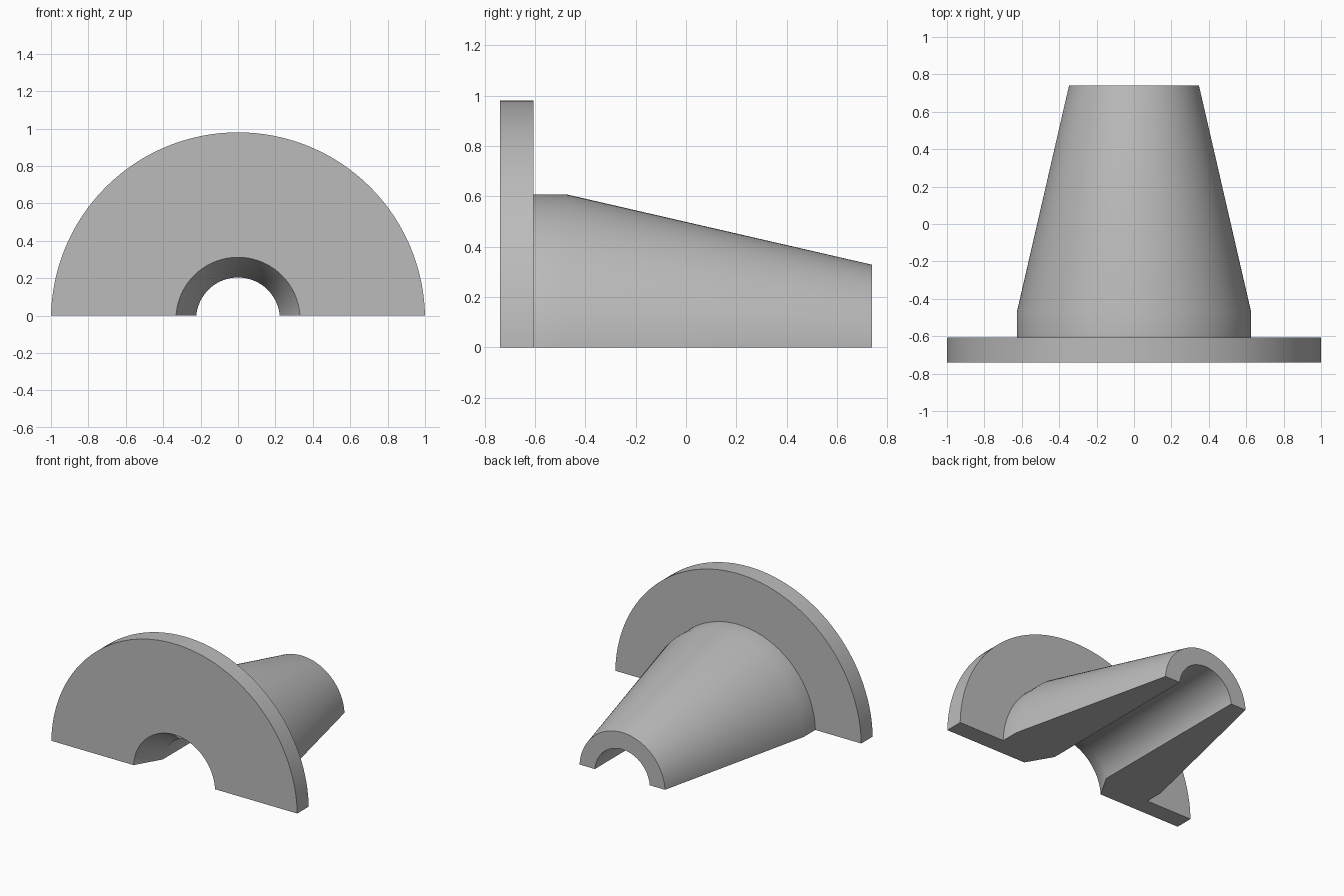
import bpy
import bmesh
from math import radians, tau
from mathutils import Matrix, Vector

cube = bpy.data.objects.get("Cube")
if cube:
    bpy.data.objects.remove(cube, do_unlink=True)

STEPS = 128
AXIS_DROP = 0.02  # the axis lies slightly below the cut plane

# Plain grey metal
grey = bpy.data.materials.new("plain grey")
grey.use_nodes = True
colour = (0.5, 0.5, 0.5, 1)
grey.diffuse_color = colour
grey.node_tree.nodes["Principled BSDF"].inputs["Base Color"].default_value = colour

# Wall section as (radius, y): flange, collar, taper, bore, flared mouth
profile = [
    (0.332, -0.74), (1.0, -0.74), (1.0, -0.607), (0.627, -0.607),
    (0.627, -0.472), (0.348, 0.74), (0.224, 0.74), (0.224, -0.555),
]

bm = bmesh.new()
verts = [bm.verts.new((r, y, 0)) for r, y in profile]
edges = [bm.edges.new((a, b)) for a, b in zip(verts, verts[1:] + verts[:1])]

# Revolve the section around the y axis
bmesh.ops.spin(bm, geom=verts + edges, cent=(0, 0, 0), axis=(0, 1, 0),
               angle=tau, steps=STEPS, use_merge=True)
bmesh.ops.remove_doubles(bm, verts=bm.verts, dist=0.0001)
bmesh.ops.transform(bm, matrix=Matrix.Translation((0, 0, -AXIS_DROP)), verts=bm.verts)

# Keep the upper half and close both cut faces
cut = bmesh.ops.bisect_plane(
    bm, geom=bm.verts[:] + bm.edges[:] + bm.faces[:], dist=0.00001,
    plane_co=Vector((0, 0, 0)), plane_no=Vector((0, 0, 1)), clear_inner=True)
rim = [e for e in bm.edges if e.is_boundary]
bmesh.ops.holes_fill(bm, edges=rim, sides=0)
bmesh.ops.recalc_face_normals(bm, faces=bm.faces)

mesh = bpy.data.meshes.new("flanged_half_sleeve")
bm.to_mesh(mesh)
bm.free()
mesh.materials.append(grey)
sleeve = bpy.data.objects.new("flanged_half_sleeve", mesh)
bpy.context.collection.objects.link(sleeve)

# Smooth round surfaces, crisp rims
bpy.ops.object.select_all(action="DESELECT")
sleeve.select_set(True)
bpy.context.view_layer.objects.active = sleeve
bpy.ops.object.shade_smooth_by_angle(angle=radians(35))
